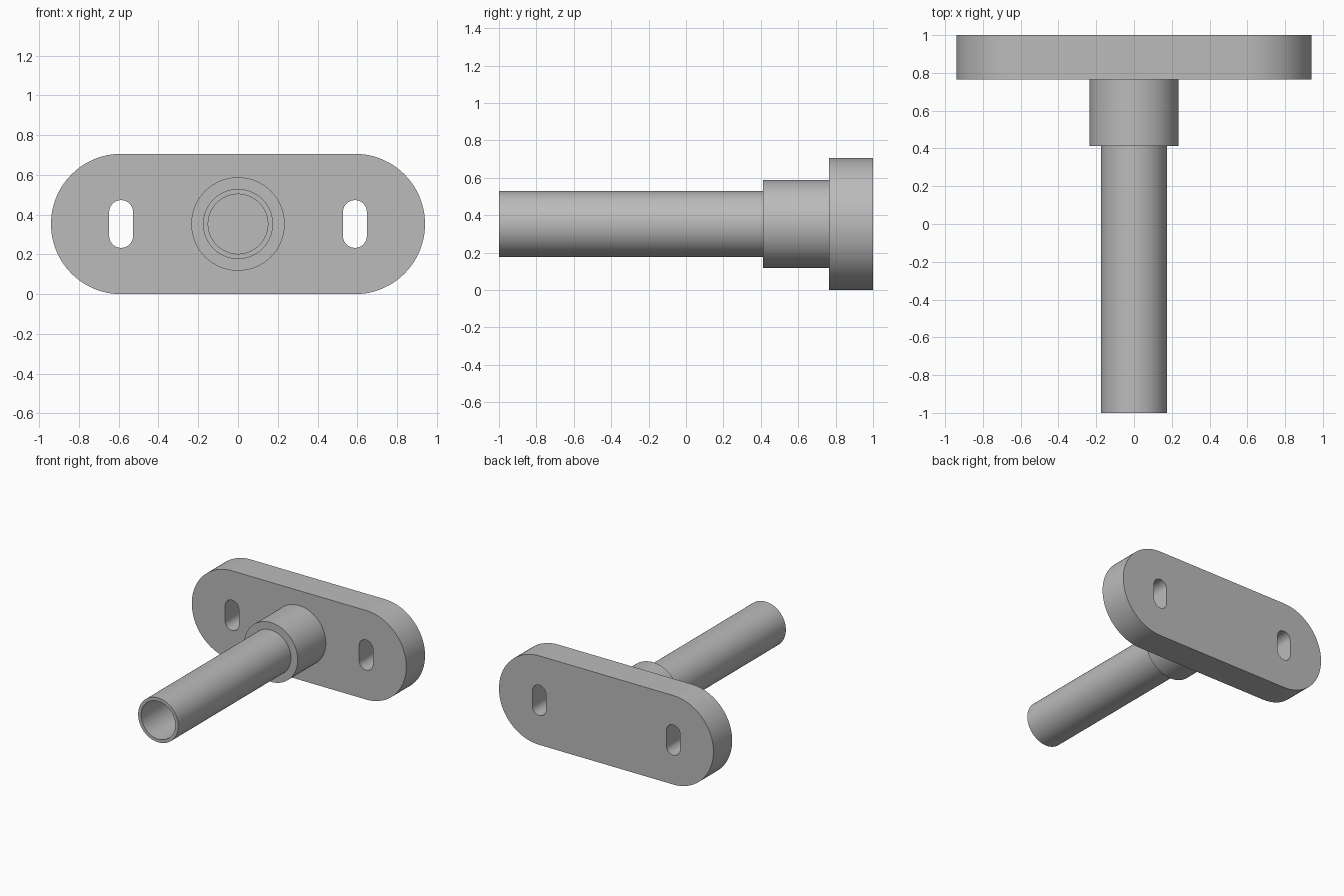
import bpy, bmesh
from math import pi, sin, cos, radians
from mathutils import Matrix, Vector

cube = bpy.data.objects.get("Cube")
if cube:
    bpy.data.objects.remove(cube, do_unlink=True)

AXIS_Z = 0.353      # height of the tube axis
PLATE_FRONT = 0.765
PLATE_BACK = 1.0
HOLE_X = 0.588

metal = bpy.data.materials.new("plain_grey")
metal.use_nodes = True
grey = (0.5, 0.5, 0.5, 1)
metal.diffuse_color = grey
metal.node_tree.nodes["Principled BSDF"].inputs["Base Color"].default_value = grey


def finish(bm, name):
    bmesh.ops.recalc_face_normals(bm, faces=bm.faces)
    mesh = bpy.data.meshes.new(name)
    bm.to_mesh(mesh)
    bm.free()
    mesh.materials.append(metal)
    obj = bpy.data.objects.new(name, mesh)
    bpy.context.collection.objects.link(obj)
    bpy.ops.object.select_all(action="DESELECT")
    obj.select_set(True)
    bpy.context.view_layer.objects.active = obj
    bpy.ops.object.shade_smooth_by_angle(angle=radians(30))
    return obj


def stadium(bm, cx, radius, reach, upright=False, steps=32):
    """Closed edge loop with two round ends, drawn on the plate front."""
    verts = []
    for end in (1, -1):
        for i in range(steps + 1):
            a = -pi / 2 + pi * i / steps
            u, v = end * (reach + radius * cos(a)), end * radius * sin(a)
            if upright:
                u, v = -v, u
            verts.append(bm.verts.new((cx + u, PLATE_FRONT, AXIS_Z + v)))
    return [bm.edges.new((a, b)) for a, b in zip(verts, verts[1:] + verts[:1])]


# Mounting plate with rounded ends and two upright slots
bm = bmesh.new()
edges = stadium(bm, 0, AXIS_Z, HOLE_X, steps=48)
for side in (-1, 1):
    edges += stadium(bm, side * HOLE_X, 0.06, 0.06, upright=True)
bmesh.ops.triangle_fill(bm, edges=edges, use_beauty=True, normal=(0, -1, 0))
solid = bmesh.ops.extrude_face_region(bm, geom=bm.faces[:], use_keep_orig=True)
moved = [g for g in solid["geom"] if isinstance(g, bmesh.types.BMVert)]
bmesh.ops.translate(bm, verts=moved, vec=(0, PLATE_BACK - PLATE_FRONT, 0))
finish(bm, "mounting_plate")


def lathe(name, profile):
    """Turn (radius, y) points around the tube axis."""
    bm = bmesh.new()
    verts = [bm.verts.new((r, y, AXIS_Z)) for r, y in profile]
    edges = [bm.edges.new(pair) for pair in zip(verts, verts[1:])]
    bmesh.ops.spin(bm, geom=verts + edges, cent=(0, 0, AXIS_Z), axis=(0, 1, 0),
                   angle=2 * pi, steps=96)
    bmesh.ops.remove_doubles(bm, verts=bm.verts, dist=0.0001)
    return finish(bm, name)


# Hollow tube stepping out to a collar against the plate
lathe("tube_and_collar", [
    (0, PLATE_FRONT - 0.002), (0.15, PLATE_FRONT - 0.002), (0.15, -1), (0.176, -1),
    (0.176, 0.412), (0.235, 0.412), (0.235, PLATE_FRONT),
])
